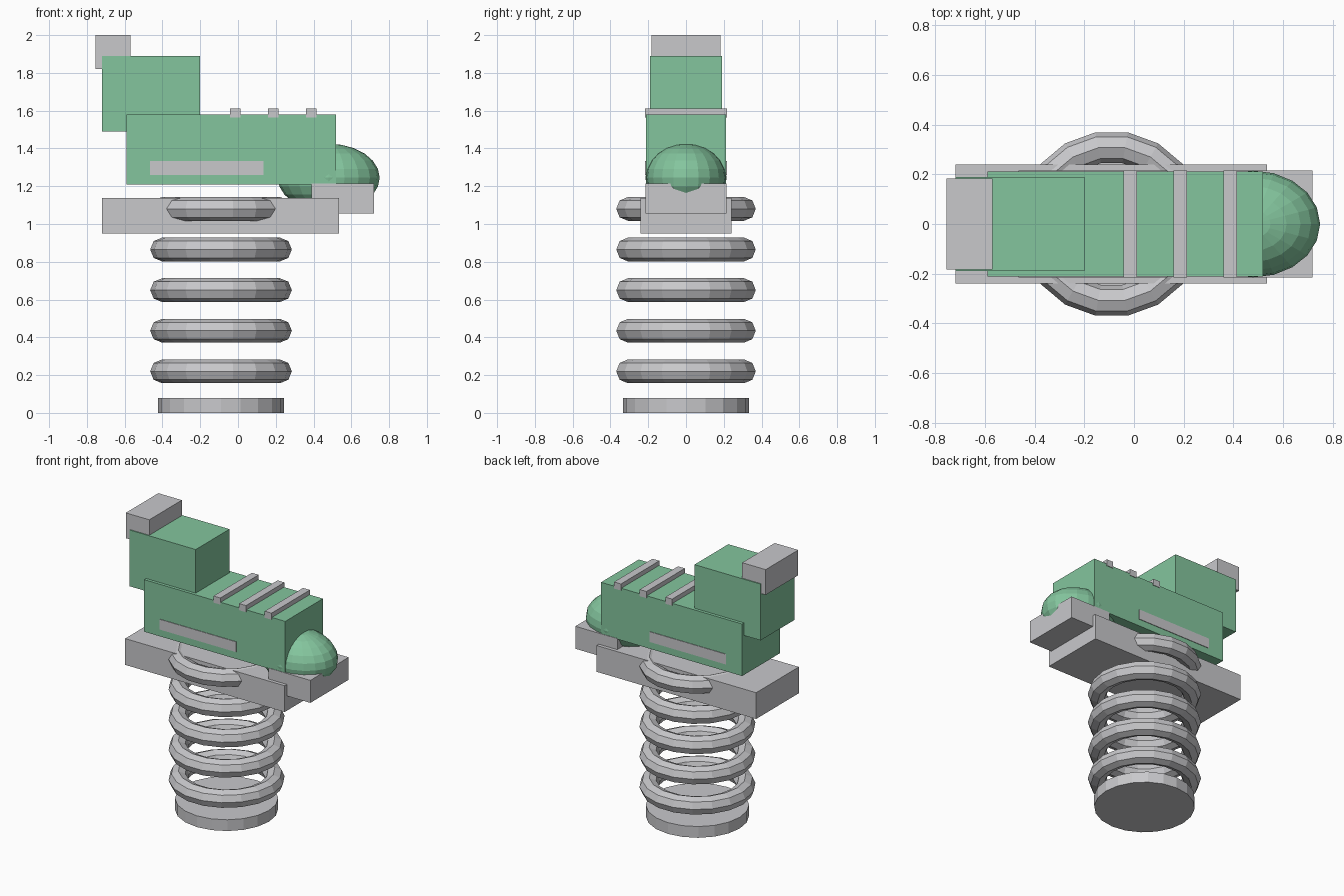
import bpy, bmesh, math
from mathutils import Matrix

if "Cube" in bpy.data.objects:
    bpy.data.objects.remove(bpy.data.objects["Cube"])


def material(name, rgb):
    m = bpy.data.materials.new(name)
    m.diffuse_color = (*rgb, 1)
    m.use_nodes = True
    m.node_tree.nodes["Principled BSDF"].inputs["Base Color"].default_value = m.diffuse_color
    return m


green = material("soft_green", (0.23, 0.56, 0.34))
grey = material("light_grey", (0.58, 0.58, 0.60))

SPRING_X = -0.09


def finish(name, bm, mat):
    bmesh.ops.recalc_face_normals(bm, faces=bm.faces)
    mesh = bpy.data.meshes.new(name)
    bm.to_mesh(mesh)
    bm.free()
    mesh.materials.append(mat)
    ob = bpy.data.objects.new(name, mesh)
    bpy.context.collection.objects.link(ob)
    return ob


def box(name, x, y, z, mat):
    """Box from (min, max) ranges on each axis."""
    bm = bmesh.new()
    size = [r[1] - r[0] for r in (x, y, z)]
    mid = [(r[0] + r[1]) / 2 for r in (x, y, z)]
    bmesh.ops.create_cube(bm, size=1, matrix=Matrix.Translation(mid) @ Matrix.Diagonal((*size, 1)))
    return finish(name, bm, mat)


def ring(name, z, major=0.312, minor=0.063, n=18, sides=8):
    """Low-poly torus lying flat."""
    bm = bmesh.new()
    loops = []
    for i in range(n):
        a = 2 * math.pi * i / n
        loop = []
        for j in range(sides):
            b = 2 * math.pi * j / sides
            r = major + minor * math.cos(b)
            loop.append(bm.verts.new((SPRING_X + r * math.cos(a), r * math.sin(a),
                                      z + minor * math.sin(b))))
        loops.append(loop)
    for i in range(n):
        p, q = loops[i], loops[(i + 1) % n]
        for j in range(sides):
            k = (j + 1) % sides
            bm.faces.new((p[j], q[j], q[k], p[k]))
    return finish(name, bm, mat=grey)


# Ground disc
bm = bmesh.new()
bmesh.ops.create_cone(bm, cap_ends=True, segments=20, radius1=0.333, radius2=0.333, depth=0.08,
                      matrix=Matrix.Translation((SPRING_X, 0, 0.04)))
finish("ground_disc", bm, grey)

# Spring coils, the last one sunk into the chassis
for i in range(5):
    ring(f"spring_coil_{i + 1}", 0.22 + 0.215 * i)

# Chassis and front bumper
box("chassis", (-0.72, 0.535), (-0.24, 0.24), (0.95, 1.137), grey)
box("front_bumper", (0.39, 0.72), (-0.215, 0.215), (1.055, 1.215), grey)

# Engine body, cab and cab roof block
box("engine_body", (-0.59, 0.52), (-0.212, 0.212), (1.21, 1.58), green)
box("cab", (-0.72, -0.20), (-0.19, 0.19), (1.49, 1.89), green)
box("roof_block", (-0.755, -0.57), (-0.183, 0.183), (1.82, 2.0), grey)

# Rounded nose
bm = bmesh.new()
bmesh.ops.create_uvsphere(bm, u_segments=20, v_segments=12, radius=1,
                          matrix=Matrix.Translation((0.48, 0, 1.245)) @ Matrix.Diagonal((0.27, 0.215, 0.18, 1)))
finish("nose", bm, green)

# Bands across the top of the body
for i, x in enumerate((-0.015, 0.187, 0.388)):
    box(f"top_band_{i + 1}", (x - 0.027, x + 0.027), (-0.216, 0.216), (1.565, 1.612), grey)

# Side stripes
for name, s in (("front_side_stripe", -1), ("back_side_stripe", 1)):
    y = sorted((s * 0.209, s * 0.216))
    box(name, (-0.465, 0.135), y, (1.26, 1.333), grey)
